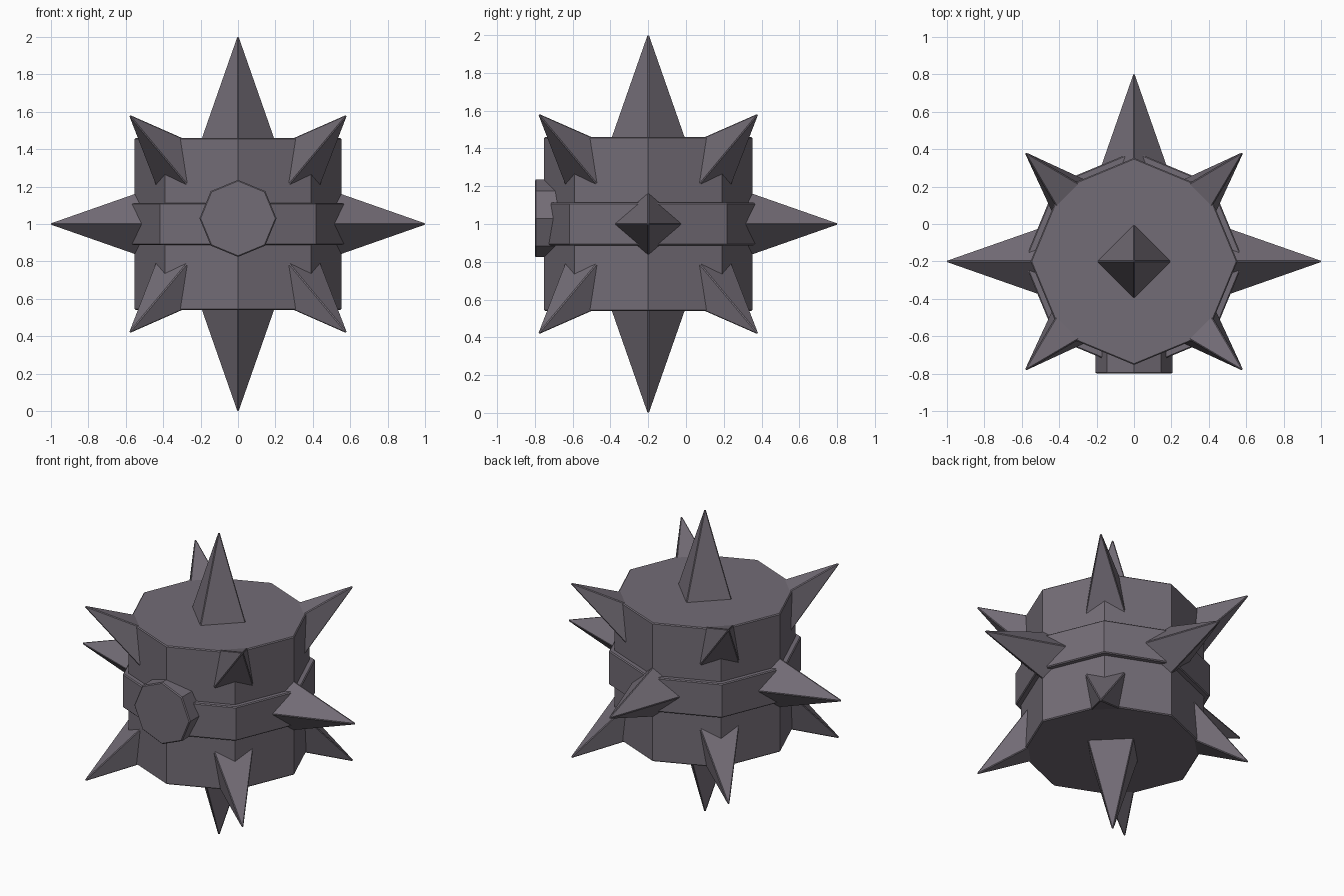
import bpy, bmesh
from math import pi
from itertools import product
from mathutils import Vector, Matrix

if "Cube" in bpy.data.objects:
    bpy.data.objects.remove(bpy.data.objects["Cube"])

CENTRE = Vector((0, -0.2, 1.0))
iron = bpy.data.materials.new("dark_iron")
iron.diffuse_color = (0.17, 0.15, 0.18, 1)
iron.use_nodes = True
iron.node_tree.nodes["Principled BSDF"].inputs["Base Color"].default_value = iron.diffuse_color


def cone(name, direction, start, end, r1, r2, sides, spin=0.0, bevel=0.006, offset=(0, 0, 0)):
    """Cone or prism along a direction from CENTRE, between two distances."""
    d = Vector(direction).normalized()
    ref = Vector((0, 1, 0)) if abs(d.z) > 0.9 else Vector((0, 0, 1))
    x = ref.cross(d).normalized()
    rot = Matrix((x, d.cross(x), d)).transposed().to_4x4()
    place = (Matrix.Translation(CENTRE + Vector(offset)) @ rot @ Matrix.Rotation(spin, 4, 'Z')
             @ Matrix.Translation((0, 0, (start + end) / 2)))
    bm = bmesh.new()
    bmesh.ops.create_cone(bm, cap_ends=True, segments=sides, radius1=r1, radius2=r2,
                          depth=end - start, matrix=place)
    bmesh.ops.remove_doubles(bm, verts=bm.verts, dist=1e-5)
    bmesh.ops.recalc_face_normals(bm, faces=bm.faces)
    # Thin chamfer on the sharp edges
    edges = [e for e in bm.edges if e.calc_face_angle(0) > 0.9]
    bmesh.ops.bevel(bm, geom=edges, offset=bevel, segments=1, affect='EDGES', clamp_overlap=True)
    me = bpy.data.meshes.new(name)
    bm.to_mesh(me)
    bm.free()
    me.materials.append(iron)
    ob = bpy.data.objects.new(name, me)
    bpy.context.collection.objects.link(ob)
    return ob


def spike(name, direction, spin=0.0):
    # The tip starts slightly long because the chamfer shortens it
    base, tip = 0.4, 1.02
    cone(name, direction, base, tip, 0.35 * (tip - base), 0, 4, spin, 0.005)


# Octagonal body and raised belt, with corners on the axes
cone("body", (0, 0, 1), -0.46, 0.46, 0.553, 0.553, 8)
cone("belt", (0, 0, 1), -0.113, 0.113, 0.588, 0.588, 8)

# Octagonal plate on the front
cone("front_plate", (0, -1, 0), 0.40, 0.60, 0.206, 0.206, 8, offset=(0, 0, 0.03))

# Spikes along the axes (the plate takes the place of the front one)
for name, d in {"top": (0, 0, 1), "bottom": (0, 0, -1), "right": (1, 0, 0),
                "left": (-1, 0, 0), "back": (0, 1, 0)}.items():
    spike(name + "_spike", d)

# Spikes at the eight diagonals
for d in product((-1, 1), repeat=3):
    spike("corner_spike", d, pi / 4)
